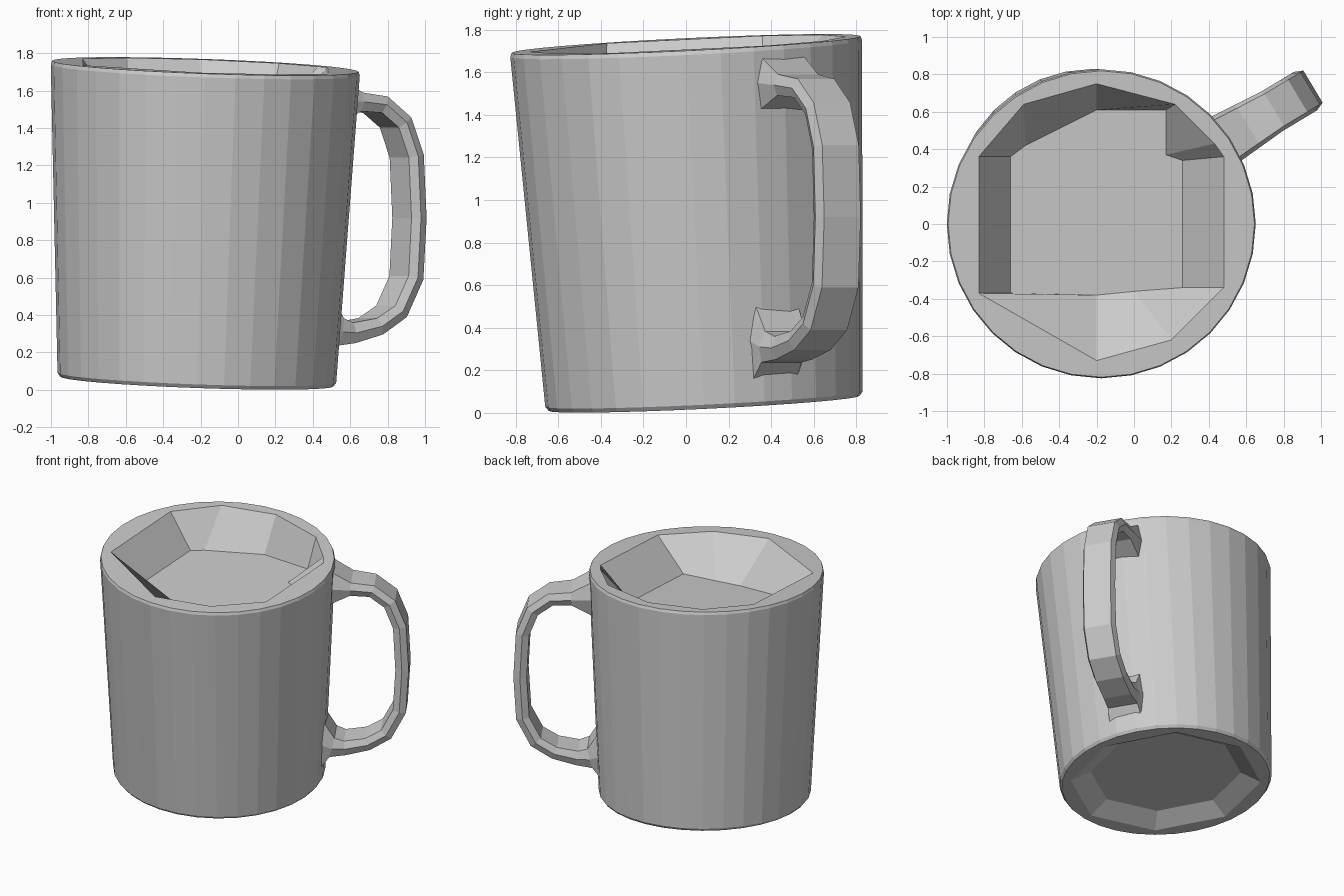
import bpy, bmesh, math
from mathutils import Vector

if "Cube" in bpy.data.objects:
    bpy.data.objects.remove(bpy.data.objects["Cube"])

SIDES = 32


def finish(bm, name):
    bmesh.ops.recalc_face_normals(bm, faces=bm.faces)
    me = bpy.data.meshes.new(name)
    bm.to_mesh(me)
    bm.free()
    ob = bpy.data.objects.new(name, me)
    bpy.context.collection.objects.link(ob)
    return ob


def tilted(x, y, c):
    # height on the mug's slightly leaning horizontal plane through c
    return (x, y, c[2] - 0.036 * (x - c[0]) + 0.048 * (y - c[1]))


def loop(bm, pts, c):
    return [bm.verts.new(tilted(x, y, c)) for x, y in pts]


def circle(c, r, n, phase=0.0):
    return [(c[0] + r * math.cos(phase + 2 * math.pi * i / n),
             c[1] + r * math.sin(phase + 2 * math.pi * i / n)) for i in range(n)]


def skin(bm, a, b):
    n = len(a)
    for i in range(n):
        j = (i + 1) % n
        bm.faces.new((a[i], a[j], b[j], b[i]))


def ring_fill(bm, outer, inner):
    edges = []
    for lp in (outer, inner):
        for i, v in enumerate(lp):
            w = lp[(i + 1) % len(lp)]
            edges.append(bm.edges.get((v, w)) or bm.edges.new((v, w)))
    bmesh.ops.triangle_fill(bm, use_beauty=True, edges=edges)


# Cup body: leaning tapered wall
bm = bmesh.new()
base, top = (-0.22, 0.085, 0.045), (-0.175, 0.0, 1.73)
low, high = (-0.22, 0.084, 0.065), (-0.175, 0.001, 1.71)
rings = [loop(bm, circle(c, r, SIDES), c) for c, r in
         ((base, 0.73), (low, 0.745), (high, 0.826), (top, 0.819))]
for a, b in zip(rings, rings[1:]):
    skin(bm, a, b)

# Faceted shallow well inside the rim
rim_pts = [(-.83, -.37), (-.2, -.73), (.2, -.62), (.48, -.34), (.48, .36),
           (.43, .43), (.22, .64), (-.2, .75), (-.59, .64), (-.83, .36)]
floor_pts = [(-.66, -.37), (-.2, -.38), (.0, -.36), (.26, -.34), (.26, .34),
             (.17, .37), (.17, .61), (-.2, .61), (-.58, .42), (-.66, .36)]
rim = loop(bm, rim_pts, top)
well = loop(bm, floor_pts, (top[0], top[1], 1.48))
skin(bm, rim, well)
bm.faces.new(well)
ring_fill(bm, rings[-1], rim)

# Faceted recess under the base
foot = loop(bm, circle(base, 0.67, 8, 0.2), base)
recess = loop(bm, circle(base, 0.53, 8, 0.2), (base[0], base[1], 0.12))
skin(bm, foot, recess)
bm.faces.new(recess)
ring_fill(bm, rings[0], foot)
finish(bm, "cup_body")

# Handle: flat strap swept outward, flared where it meets the cup
bm = bmesh.new()
out = Vector((0.857, 0.515, 0))
side = Vector((-0.515, 0.857, 0))
up = Vector((0, 0, 1))
origin = Vector((0.555, 0.493, 0))
# distance outward, height, half thickness, width factor
path = [(-.09, 1.55, .13, 1.2), (.06, 1.54, .05, 1.1), (.21, 1.525, .047, 1),
        (.335, 1.43, .047, 1), (.405, 1.25, .047, 1), (.422, .92, .047, 1),
        (.403, .60, .047, 1), (.31, .42, .047, 1), (.18, .34, .047, 1),
        (.02, .305, .055, 1), (-.07, .31, .075, 1.1), (-.17, .35, .22, 1.2)]
section = [(-1, -.10), (-1, .10), (0, .12), (1, .10), (1, -.10), (0, -.12)]
prev = None
for i, (s, z, t, w) in enumerate(path):
    p, q = path[max(i - 1, 0)], path[min(i + 1, len(path) - 1)]
    d = Vector((q[0] - p[0], q[1] - p[1])).normalized()
    if i in (0, len(path) - 1):
        d = Vector((1 if i == 0 else -1, 0))
    normal = out * -d.y + up * d.x
    centre = origin + out * s + up * z
    cur = [bm.verts.new(centre + normal * (a * t) + side * (b * w)) for a, b in section]
    if prev:
        skin(bm, prev, cur)
    else:
        bm.faces.new(cur)
    prev = cur
bm.faces.new(prev)
finish(bm, "handle")
